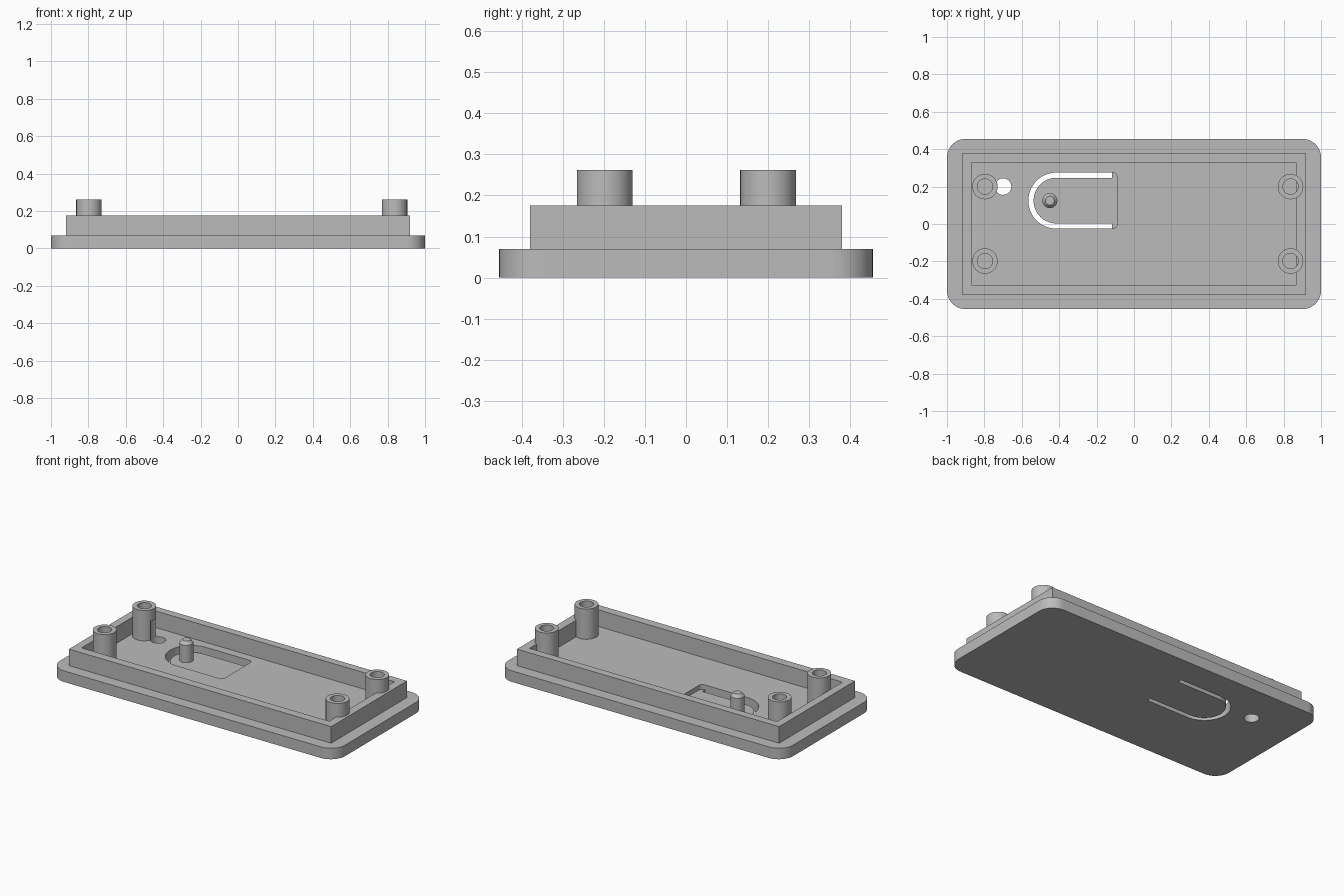
import bpy
import bmesh
from math import cos, sin, pi, radians

cube = bpy.data.objects.get("Cube")
if cube:
    bpy.data.objects.remove(cube, do_unlink=True)

grey = bpy.data.materials.new("plain grey")
grey.use_nodes = True
grey.diffuse_color = (0.5, 0.5, 0.5, 1)
grey.node_tree.nodes["Principled BSDF"].inputs["Base Color"].default_value = (0.5, 0.5, 0.5, 1)


def arc(cx, cy, r, a0, a1, n=12):
    """Points along an arc, angles in degrees."""
    return [(cx + r * cos(radians(a0 + (a1 - a0) * i / n)),
             cy + r * sin(radians(a0 + (a1 - a0) * i / n))) for i in range(n + 1)]


def circle(cx, cy, r, n=48):
    return arc(cx, cy, r, 0, 360, n)[:-1]


def rect(x0, x1, y0, y1):
    return [(x0, y0), (x1, y0), (x1, y1), (x0, y1)]


def finish(name, bm):
    bmesh.ops.recalc_face_normals(bm, faces=bm.faces)
    mesh = bpy.data.meshes.new(name)
    bm.to_mesh(mesh)
    bm.free()
    mesh.materials.append(grey)
    obj = bpy.data.objects.new(name, mesh)
    bpy.context.collection.objects.link(obj)
    return obj


def loft(name, sections):
    """Solid through stacked outlines, each given as (points, z)."""
    bm = bmesh.new()
    loops = [[bm.verts.new((x, y, z)) for x, y in pts] for pts, z in sections]
    n = len(loops[0])
    for a, b in zip(loops, loops[1:]):
        for i in range(n):
            j = (i + 1) % n
            bm.faces.new((a[i], a[j], b[j], b[i]))
    bm.faces.new(loops[0])
    bm.faces.new(loops[-1])
    return finish(name, bm)


def prism(name, pts, z0, z1):
    return loft(name, [(pts, z0), (pts, z1)])


def tube(name, outer, inner, z0, z1):
    """Hollow wall between two outlines with equal point counts."""
    bm = bmesh.new()
    loops = [[bm.verts.new((x, y, z)) for x, y in pts]
             for pts, z in ((outer, z0), (outer, z1), (inner, z1), (inner, z0))]
    n = len(outer)
    for k in range(4):
        a, b = loops[k], loops[(k + 1) % 4]
        for i in range(n):
            j = (i + 1) % n
            bm.faces.new((a[i], a[j], b[j], b[i]))
    return finish(name, bm)


def activate(obj):
    bpy.ops.object.select_all(action='DESELECT')
    obj.select_set(True)
    bpy.context.view_layer.objects.active = obj


def cut(obj, cutter):
    mod = obj.modifiers.new("cut", 'BOOLEAN')
    mod.operation = 'DIFFERENCE'
    mod.solver = 'EXACT'
    mod.object = cutter
    activate(obj)
    bpy.ops.object.modifier_apply(modifier=mod.name)
    bpy.data.objects.remove(cutter, do_unlink=True)


FLOOR, RIM_TOP, BOSS_TOP = 0.07, 0.175, 0.262
TONGUE_TOP = 0.04
LX, LY = -0.415, 0.125          # centre of the latch's rounded end

# Rounded base plate
X, Y, R = 1.0, 0.455, 0.1
outline = (arc(X - R, Y - R, R, 0, 90) + arc(R - X, Y - R, R, 90, 180)
           + arc(R - X, R - Y, R, 180, 270) + arc(X - R, R - Y, R, 270, 360))
base = prism("base_plate", outline, 0, FLOOR)

# Thinned latch pocket, rounded at both ends
pocket = (arc(LX, LY, 0.15, 90, 270, 36) + arc(-0.115, LY - 0.125, 0.025, 270, 360, 6)
          + arc(-0.115, LY + 0.125, 0.025, 0, 90, 6))
cut(base, prism("pocket_cutter", pocket, TONGUE_TOP, 0.2))

# U-shaped slot that frees the latch tongue
END = -0.117
slot = ([(END, LY + 0.15)] + arc(LX, LY, 0.15, 90, 270, 36) + [(END, LY - 0.15)]
        + [(END, LY - 0.122)] + arc(LX, LY, 0.122, 270, 90, 36) + [(END, LY + 0.122)])
cut(base, prism("slot_cutter", slot, -0.1, 0.2))

# Small through hole
hole = circle(-0.70, 0.20, 0.044)
cut(base, prism("hole_cutter", hole, -0.1, 0.2))

# Raised rim
rim = tube("rim_wall", rect(-0.92, 0.92, -0.38, 0.38),
           rect(-0.87, 0.867, -0.325, 0.33), FLOOR - 0.01, RIM_TOP)

# Hollow screw bosses; the one beside the hole is notched by it
parts = [base, rim]
for side, x in (("right", -0.797), ("left", 0.837)):
    for end, y in (("front", -0.198), ("back", 0.2)):
        boss = tube(f"screw_boss_{end}_{side}", circle(x, y, 0.068),
                    circle(x, y, 0.041), FLOOR - 0.005, BOSS_TOP)
        if (side, end) == ("right", "back"):
            cut(boss, prism("notch_cutter", hole, -0.1, 0.19))
        parts.append(boss)

# Chamfered pin on the latch tongue
PX = -0.45
parts.append(loft("latch_pin", [(circle(PX, LY, 0.04), TONGUE_TOP - 0.01),
                                (circle(PX, LY, 0.04), 0.15),
                                (circle(PX, LY, 0.024), 0.17)]))

for part in parts:
    activate(part)
    bpy.ops.object.shade_smooth_by_angle(angle=radians(30))
